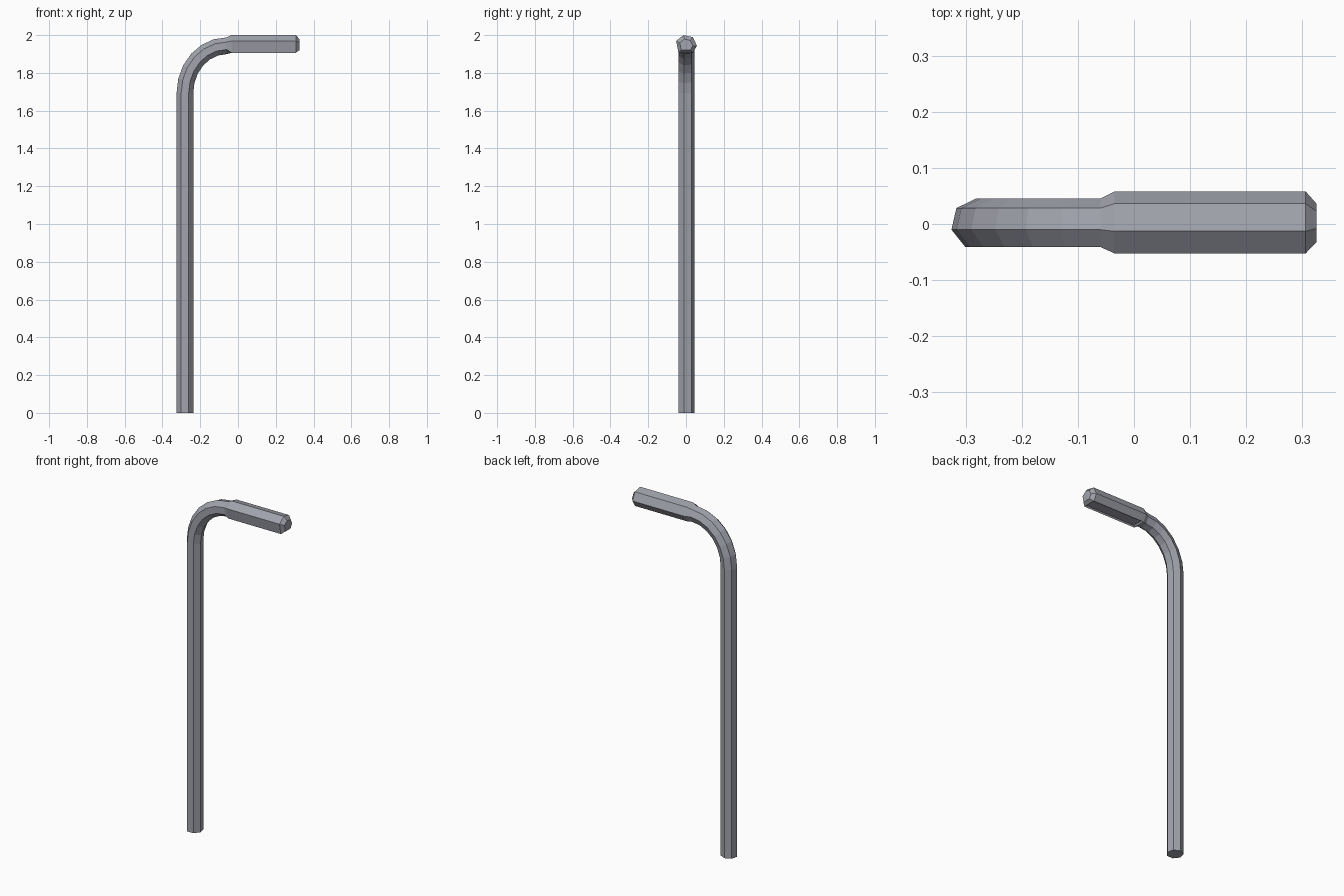
import bpy, bmesh, math
from mathutils import Vector

if "Cube" in bpy.data.objects:
    bpy.data.objects.remove(bpy.data.objects["Cube"])

steel = bpy.data.materials.new("grey steel")
steel.diffuse_color = (0.36, 0.37, 0.42, 1)
steel.use_nodes = True
steel.node_tree.nodes["Principled BSDF"].inputs["Base Color"].default_value = steel.diffuse_color

SIDES = 7
THIN, THICK = 0.0455, 0.058
CZ = 1.9435            # height of the short arm's axis
CX = -0.281            # x of the long shaft's axis


def profile(radius):
    """Seven-sided section: (y, outward) pairs, first corner towards +y."""
    return [(radius * math.cos(2 * math.pi * k / SIDES),
             radius * math.sin(2 * math.pi * k / SIDES)) for k in range(SIDES)]


def tip_profile(scale):
    """Thick section with a flattened underside."""
    pts = [(y, max(u, -0.037)) for y, u in profile(THICK)]
    pts[4] = (-0.04, -0.037)
    return [(y * scale, u * scale) for y, u in pts]


bm = bmesh.new()
rings = []


def add_ring(x, z, angle, section):
    """Angle 0 is the vertical shaft, 90 degrees is the short arm."""
    out = Vector((-math.cos(angle), 0, math.sin(angle)))
    rings.append([bm.verts.new(Vector((x, y, z)) + out * u) for y, u in section])


# Long shaft and bend
add_ring(CX, 0, 0, profile(THIN))
RX, RZ, STEPS = 0.221, 0.25, 6
for i in range(STEPS + 1):
    a = i / STEPS * math.pi / 2
    add_ring(CX + RX * (1 - math.cos(a)), CZ - RZ + RZ * math.sin(a), a, profile(THIN))

# Thick tip with chamfered end
for x, s in ((-0.035, 1), (0.306, 1), (0.325, 0.63)):
    add_ring(x, CZ, math.pi / 2, tip_profile(s))

underside = []
for i, (a, b) in enumerate(zip(rings, rings[1:])):
    for k in range(SIDES):
        n = (k + 1) % SIDES
        f = bm.faces.new((a[k], a[n], b[n], b[k]))
        if i == len(rings) - 3 and k in (4, 5):
            underside.append(f)
bm.faces.new(rings[0])
bm.faces.new(rings[-1])
bmesh.ops.recalc_face_normals(bm, faces=bm.faces[:])

# Shallow recess along the flat underside of the tip
flat = bmesh.ops.dissolve_faces(bm, faces=underside)["region"]
bmesh.ops.inset_region(bm, faces=flat, thickness=0.008, depth=0)
bmesh.ops.translate(bm, verts=list({v for f in flat for v in f.verts}), vec=(0, 0, 0.008))
bmesh.ops.recalc_face_normals(bm, faces=bm.faces[:])

mesh = bpy.data.meshes.new("bent_bar")
bm.to_mesh(mesh)
bm.free()
mesh.materials.append(steel)
bar = bpy.data.objects.new("bent_bar", mesh)
bpy.context.collection.objects.link(bar)
